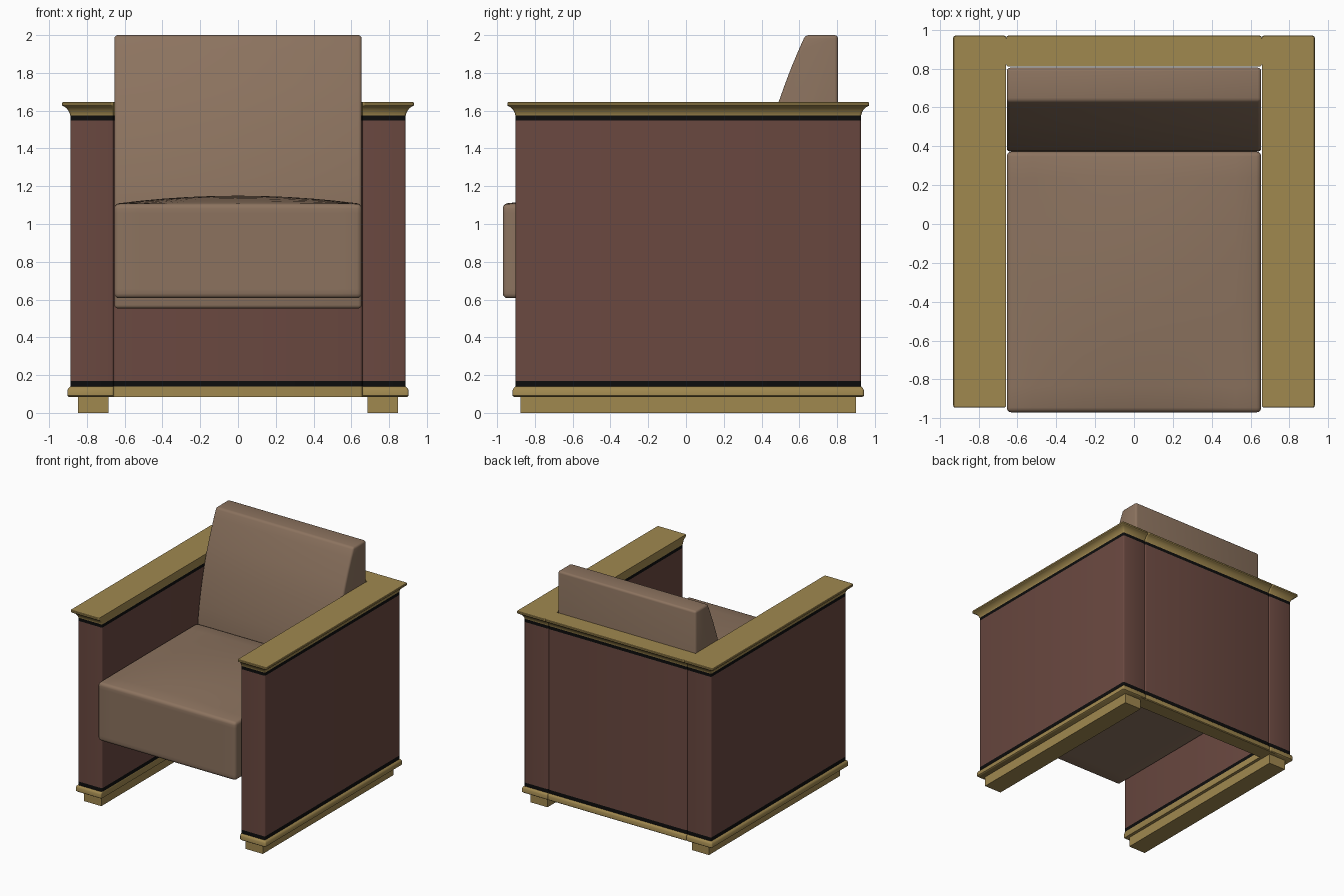
import bpy, bmesh, math

if "Cube" in bpy.data.objects:
    bpy.data.objects.remove(bpy.data.objects["Cube"])

def material(name, rgb):
    m = bpy.data.materials.new(name)
    m.diffuse_color = (*rgb, 1)
    m.use_nodes = True
    m.node_tree.nodes["Principled BSDF"].inputs["Base Color"].default_value = m.diffuse_color
    return m

GOLD = material("golden wood", (0.352, 0.246, 0.078))
RED = material("red brown panel", (0.144, 0.065, 0.051))
BLACK = material("black inlay", (0.004, 0.004, 0.004))
CUSHION = material("taupe upholstery", (0.262, 0.171, 0.114))

def finish(name, bm, mats, bevel=0, segments=3):
    bmesh.ops.recalc_face_normals(bm, faces=bm.faces)
    me = bpy.data.meshes.new(name)
    bm.to_mesh(me)
    bm.free()
    for m in mats:
        me.materials.append(m)
    ob = bpy.data.objects.new(name, me)
    bpy.context.collection.objects.link(ob)
    bpy.ops.object.select_all(action='DESELECT')
    ob.select_set(True)
    bpy.context.view_layer.objects.active = ob
    if bevel:
        mod = ob.modifiers.new("soft edges", 'BEVEL')
        mod.width, mod.segments = bevel, segments
        mod.limit_method, mod.angle_limit = 'ANGLE', math.radians(45)
        bpy.ops.object.modifier_apply(modifier=mod.name)
    bpy.ops.object.shade_smooth_by_angle(angle=math.radians(35))
    return ob

def rounded_rect(x0, x1, y0, y1, r=0.012, n=3):
    pts = []
    for k, (cx, cy) in enumerate([(x1 - r, y1 - r), (x0 + r, y1 - r), (x0 + r, y0 + r), (x1 - r, y0 + r)]):
        for i in range(n + 1):
            a = math.pi / 2 * (k + i / n)
            pts.append((cx + r * math.cos(a), cy + r * math.sin(a)))
    return pts

# Wall moulding profile: height, outward offset, material of the band above
PROFILE = [(0.085, 0.008, 0), (0.091, 0.015, 0), (0.120, 0.015, 0), (0.130, 0.010, 0),
           (0.138, 0.002, 0), (0.139, 0.0, 2), (0.170, 0.0, 1), (1.548, 0.0, 2),
           (1.575, 0.0, 0), (1.588, 0.004, 0), (1.602, 0.011, 0), (1.614, 0.021, 0),
           (1.622, 0.032, 0), (1.625, 0.040, 0), (1.629, 0.043, 0), (1.641, 0.043, 0),
           (1.645, 0.040, 0)]

def wall(name, box, grow):
    """Loft the moulding profile; grow tells which sides flare outward."""
    bm = bmesh.new()
    rings = []
    for z, o, _ in PROFILE:
        x0, x1, y0, y1 = (b + g * o for b, g in zip(box, grow))
        rings.append([bm.verts.new((x, y, z)) for x, y in rounded_rect(x0, x1, y0, y1)])
    n = len(rings[0])
    for (lo, hi), (_, _, mat) in zip(zip(rings, rings[1:]), PROFILE):
        for i in range(n):
            f = bm.faces.new((lo[i], lo[(i + 1) % n], hi[(i + 1) % n], hi[i]))
            f.material_index = mat
    bm.faces.new(rings[0])
    bm.faces.new(rings[-1])
    finish(name, bm, [GOLD, RED, BLACK])

def box_mesh(x0, x1, y0, y1, z0, z1):
    bm = bmesh.new()
    bmesh.ops.create_cube(bm, size=1)
    for v in bm.verts:
        v.co = ((x0 + x1) / 2 + v.co.x * (x1 - x0), (y0 + y1) / 2 + v.co.y * (y1 - y0),
                (z0 + z1) / 2 + v.co.z * (z1 - z0))
    return bm

# Arms, back panel and foot rails
wall("right_arm", (0.658, 0.888, -0.903, 0.927), (0, 1, -1, 1))
wall("left_arm", (-0.888, -0.658, -0.903, 0.927), (-1, 0, -1, 1))
wall("back_panel", (-0.658, 0.658, 0.81, 0.927), (0, 0, 0, 1))
for side, s in (("right", 1), ("left", -1)):
    xs = sorted((s * 0.685, s * 0.848))
    finish(side + "_foot_rail", box_mesh(*xs, -0.875, 0.90, 0, 0.086), [GOLD])

# Seat cushion with a gently domed top
bm = box_mesh(-0.655, 0.655, -0.97, 0.373, 0.607, 1.107)
bmesh.ops.subdivide_edges(bm, edges=bm.edges[:], cuts=9, use_grid_fill=True)
for v in bm.verts:
    if v.co.z > 1.106:
        u, w = v.co.x / 0.655, (v.co.y + 0.2985) / 0.6715
        v.co.z += 0.043 * (1 - u * u) * (1 - w * w)
finish("seat_cushion", bm, [CUSHION], bevel=0.025)

# Back cushion: side profile (y, z) extruded across the width
SIDE = [(0.805, 0.553), (0.805, 2.0), (0.632, 2.0), (0.598, 1.925), (0.558, 1.83), (0.522, 1.735),
        (0.490, 1.645), (0.455, 1.52), (0.422, 1.38), (0.396, 1.24), (0.378, 1.11), (0.373, 0.95), (0.373, 0.553)]
bm = bmesh.new()
face = bm.faces.new([bm.verts.new((-0.655, y, z)) for y, z in SIDE])
ext = bmesh.ops.extrude_face_region(bm, geom=[face])
for v in ext["geom"]:
    if isinstance(v, bmesh.types.BMVert):
        v.co.x = 0.655
# the extruded source face stays as the other end cap when it is missing
bmesh.ops.holes_fill(bm, edges=[e for e in bm.edges if e.is_boundary], sides=0)
finish("back_cushion", bm, [CUSHION], bevel=0.018)
